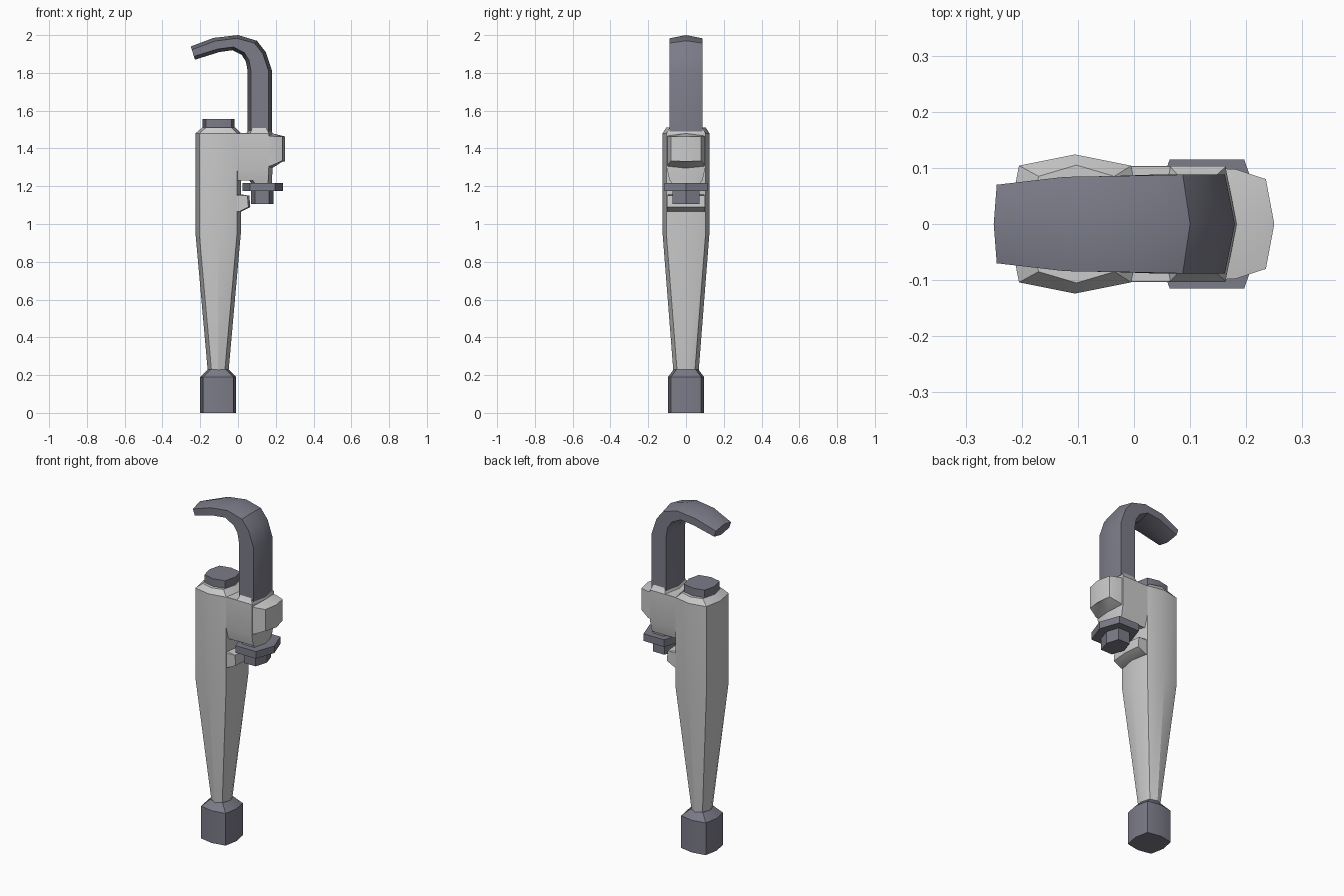
import bpy, bmesh, math
from mathutils import Vector

if "Cube" in bpy.data.objects:
    bpy.data.objects.remove(bpy.data.objects["Cube"])

dark = bpy.data.materials.new("dark_metal")
dark.diffuse_color = (0.2, 0.2, 0.25, 1)
dark.use_nodes = True
dark.node_tree.nodes["Principled BSDF"].inputs["Base Color"].default_value = dark.diffuse_color


def finish(name, bm, mat):
    bmesh.ops.remove_doubles(bm, verts=bm.verts, dist=1e-4)
    bmesh.ops.recalc_face_normals(bm, faces=bm.faces)
    me = bpy.data.meshes.new(name)
    bm.to_mesh(me)
    bm.free()
    ob = bpy.data.objects.new(name, me)
    bpy.context.collection.objects.link(ob)
    if mat:
        me.materials.append(mat)
    bpy.ops.object.select_all(action='DESELECT')
    ob.select_set(True)
    bpy.context.view_layer.objects.active = ob
    bpy.ops.object.shade_smooth_by_angle(angle=math.radians(30))


def loft(name, sections, mat=None):
    """Each section: (x, z) of both edges, half depth, edge bulge, side bulge."""
    bm = bmesh.new()
    rings = []
    for ax, az, bx, bz, hy, inset, bulge in sections:
        a, b = Vector((ax, 0, az)), Vector((bx, 0, bz))
        d = (b - a).normalized() * inset
        y, side = Vector((0, hy, 0)), Vector((0, hy + bulge, 0))
        m = (a + b) / 2
        pts = [a, a + d - y, m - side, b - d - y, b, b - d + y, m + side, a + d + y]
        rings.append([bm.verts.new(p) for p in pts])
    for r, s in zip(rings, rings[1:]):
        for i in range(8):
            j = (i + 1) % 8
            bm.faces.new((r[i], r[j], s[j], s[i]))
    bm.faces.new(rings[0])
    bm.faces.new(rings[-1])
    finish(name, bm, mat)


def column(name, levels, mat=None, inset=0.02, bulge=0.0):
    """Stack of horizontal sections: z, left x, right x, half depth."""
    loft(name, [(x0, z, x1, z, hy, inset, bulge) for z, x0, x1, hy in levels], mat)


def hexagon(name, cx, rx, ry, z0, z1):
    bm = bmesh.new()
    bmesh.ops.create_cone(bm, cap_ends=True, segments=6, radius1=1, radius2=1, depth=1)
    long_x = max(v.co.x for v in bm.verts) > 0.95
    for v in bm.verts:
        x, y = (v.co.x, v.co.y) if long_x else (v.co.y, v.co.x)
        # widen the flat front and back sides
        x = math.copysign(0.62, x) if abs(x) < 0.9 else x
        v.co = (cx + x * rx, y / 0.866 * ry, z1 if v.co.z > 0 else z0)
    finish(name, bm, dark)


# Tapered handle and upper body
column("handle_body", [(0.22, -0.16, -0.05, 0.047), (0.95, -0.225, 0.015, 0.104),
                       (1.48, -0.225, 0.015, 0.104), (1.51, -0.19, -0.015, 0.085)],
       bulge=0.02)
# End cap and top cap
column("end_cap", [(0, -0.2, -0.01, 0.08), (0.19, -0.2, -0.01, 0.08),
                   (0.23, -0.16, -0.05, 0.05)], dark, 0.015, 0.015)
column("top_cap", [(1.48, -0.187, -0.018, 0.07), (1.555, -0.187, -0.018, 0.07)],
       dark, 0.017, 0.015)

# Jaw housing with its side boss and the small tab below
column("jaw_housing", [(1.2, 0.08, 0.18, 0.075), (1.245, 0.05, 0.18, 0.085),
                       (1.23, -0.05, 0.18, 0.087), (1.3, -0.05, 0.183, 0.103),
                       (1.48, -0.05, 0.183, 0.103), (1.481, 0.045, 0.183, 0.102),
                       (1.515, 0.06, 0.165, 0.085)])
loft("side_boss", [(0.12, 1.485, 0.12, 1.28, 0.1, 0.015, 0),
                   (0.18, 1.48, 0.18, 1.295, 0.098, 0.015, 0),
                   (0.235, 1.467, 0.235, 1.33, 0.08, 0.005, 0),
                   (0.25, 1.463, 0.25, 1.33, 0, 0, 0)])
column("lower_tab", [(1.065, -0.05, 0.015, 0.1), (1.09, -0.05, 0.065, 0.1),
                     (1.15, -0.05, 0.06, 0.1), (1.157, -0.05, 0.015, 0.095)], inset=0.01)

# Adjusting nut and stem
hexagon("adjusting_nut", 0.13, 0.107, 0.115, 1.175, 1.217)
hexagon("nut_stem", 0.128, 0.06, 0.072, 1.105, 1.18)

# Curved hook jaw: outer and inner edge points
hook = [(-0.25, 1.94, -0.228, 1.87, 0.07), (-0.13, 1.985, -0.10, 1.91, 0.084),
        (0, 2.0, -0.03, 1.92, 0.086), (0.1, 1.97, 0.02, 1.895, 0.088),
        (0.147, 1.91, 0.042, 1.86, 0.088), (0.18, 1.81, 0.05, 1.815, 0.088),
        (0.18, 1.49, 0.05, 1.49, 0.088)]
loft("hook_jaw", [p + (0.018, 0.0) for p in hook], dark)
